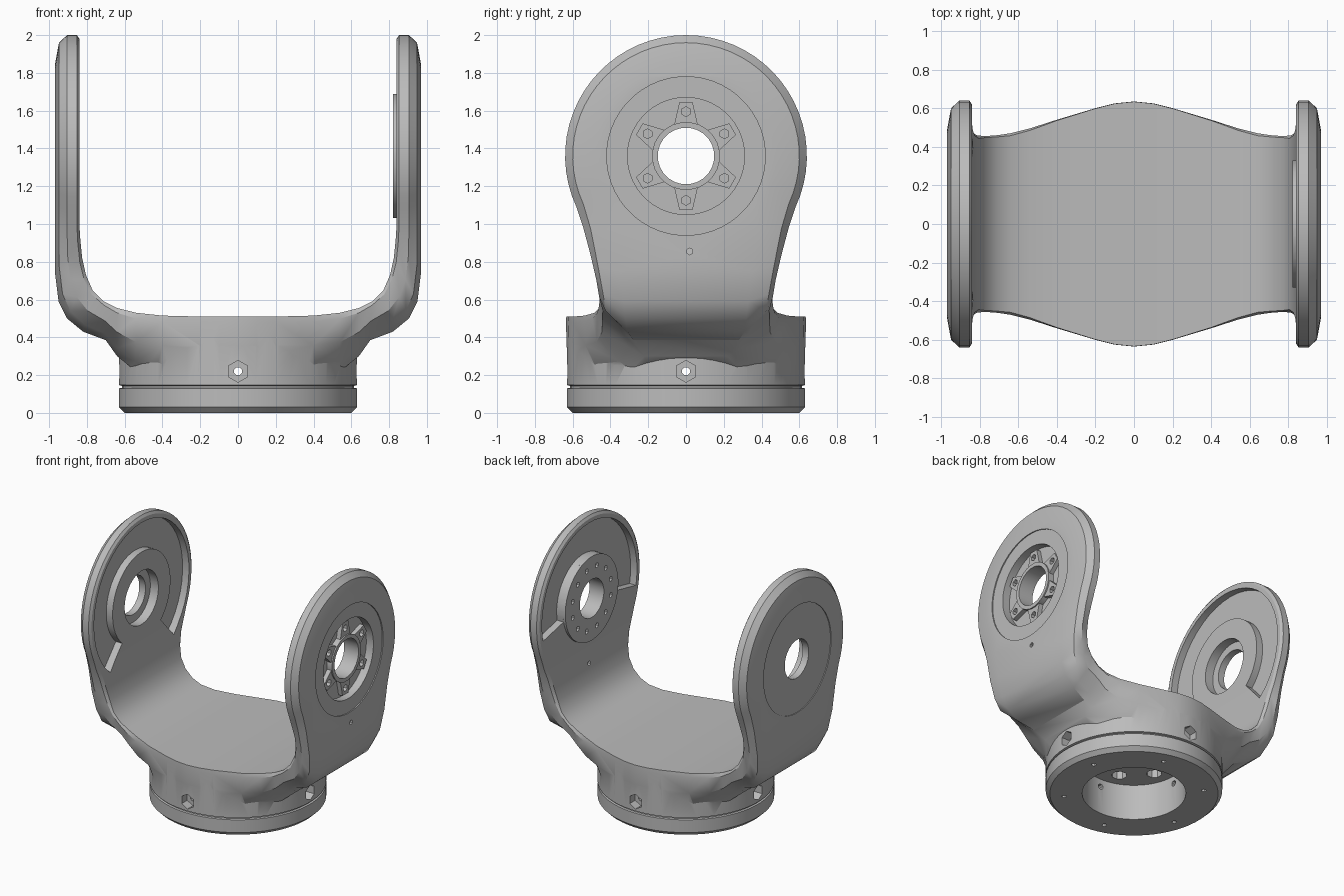
import bpy, bmesh
from math import sin, cos, pi, radians

cube = bpy.data.objects.get("Cube")
if cube:
    bpy.data.objects.remove(cube, do_unlink=True)

grey = bpy.data.materials.new("satin_grey")
grey.use_nodes = True
grey.diffuse_color = (0.5, 0.5, 0.5, 1)
for node in grey.node_tree.nodes:
    if node.type == "BSDF_PRINCIPLED":
        node.inputs["Base Color"].default_value = (0.5, 0.5, 0.5, 1)
        node.inputs["Roughness"].default_value = 0.6

AXIS_Z = 1.36      # height of the pivot axis
R_ARM = 0.64       # radius of the rounded arm ends


def loft(name, rings, caps=True):
    """Skin a list of equal-length closed rings into a solid."""
    bm = bmesh.new()
    rows = [[bm.verts.new(p) for p in ring] for ring in rings]
    n = len(rows[0])
    for a, b in zip(rows, rows[1:]):
        for i in range(n):
            j = (i + 1) % n
            bm.faces.new((a[i], a[j], b[j], b[i]))
    if caps:
        bm.faces.new(rows[0])
        bm.faces.new(rows[-1])
    bmesh.ops.remove_doubles(bm, verts=bm.verts, dist=1e-5)
    bmesh.ops.recalc_face_normals(bm, faces=bm.faces)
    mesh = bpy.data.meshes.new(name)
    bm.to_mesh(mesh)
    bm.free()
    mesh.materials.append(grey)
    obj = bpy.data.objects.new(name, mesh)
    bpy.context.collection.objects.link(obj)
    return obj


def prism(pts, a, b, axis="x"):
    """Extrude a flat outline from a to b along an axis."""
    place = {"x": lambda u, v, d: (d, u, v),
             "y": lambda u, v, d: (u, d, v),
             "z": lambda u, v, d: (u, v, d)}[axis]
    return loft("helper", [[place(u, v, d) for u, v in pts] for d in (a, b)])


def circle(r, n=48, u=0.0, v=AXIS_Z):
    return [(u + r * cos(2 * pi * (i + 0.5) / n),
             v + r * sin(2 * pi * (i + 0.5) / n)) for i in range(n)]


def crescent(r0, r1, start, end, n=36):
    ang = [radians(start + (end - start) * i / n) for i in range(n + 1)]
    outer = [(r1 * cos(t), AXIS_Z + r1 * sin(t)) for t in ang]
    inner = [(r0 * cos(t), AXIS_Z + r0 * sin(t)) for t in reversed(ang)]
    return outer + inner


def combine(target, tool, operation):
    """Apply a boolean and discard the tool."""
    mod = target.modifiers.new("bool", "BOOLEAN")
    mod.operation = operation
    mod.solver = "EXACT"
    mod.object = tool
    bpy.context.view_layer.objects.active = target
    bpy.ops.object.modifier_apply(modifier=mod.name)
    bpy.data.objects.remove(tool, do_unlink=True)


def cut(tool):
    combine(yoke, tool, "DIFFERENCE")


def add(tool):
    combine(yoke, tool, "UNION")


# Yoke: half sections from the bridge centre up to the arm
# (inner x, inner z, outer x, outer z, half width, half width at outer skin)
SECTIONS = [
    (0.00, 0.51, 0.00, 0.20, 0.635, 0.61),
    (0.10, 0.51, 0.10, 0.20, 0.625, 0.60),
    (0.20, 0.51, 0.20, 0.20, 0.60, 0.57),
    (0.40, 0.515, 0.40, 0.20, 0.54, 0.46),
    (0.54, 0.53, 0.54, 0.22, 0.495, 0.29),
    (0.64, 0.555, 0.64, 0.30, 0.47, 0.22),
    (0.71, 0.59, 0.70, 0.385, 0.46, 0.28),
    (0.77, 0.65, 0.82, 0.43, 0.455, 0.31),
    (0.805, 0.73, 0.905, 0.50, 0.46, 0.32),
    (0.825, 0.82, 0.95, 0.59, 0.475, 0.33),
    (0.835, 0.92, 0.97, 0.75, 0.505, 0.35),
    (0.84, 1.00, 0.97, 0.97, 0.545, 0.385),
]
DEPTH = (0, 0.1, 0.5, 0.83, 1)         # skin layers from inside to outside
ARM_EDGE = (0.88, 1, 1, 0.75, 0)
BRIDGE_EDGE = (0.95, 1, 0.9, 0.3, 0)


def ring(side):
    return side + [(x, -y, z) for x, y, z in reversed(side)]


half = []
for ix, iz, ox, oz, w, wo in SECTIONS:
    edge = BRIDGE_EDGE if iz < 0.7 else ARM_EDGE
    half.append(ring([(ix + (ox - ix) * t, wo + (w - wo) * f, iz + (oz - iz) * t)
                      for t, f in zip(DEPTH, edge)]))
STEPS = 20
for i in range(STEPS + 1):
    th = radians(-25 + 115 * i / STEPS)
    c = 0.0 if i == STEPS else cos(th)
    side = []
    for t, f in zip(DEPTH, ARM_EDGE):
        r = R_ARM - 0.16 * (1 - f)
        side.append((0.84 + 0.13 * t, r * c, AXIS_Z + r * sin(th)))
    half.append(ring(side))
mirrored = [[(-x, y, z) for x, y, z in r] for r in reversed(half[1:])]
yoke = loft("yoke", mirrored + half, caps=False)

# Round base with a chamfered foot and a seam groove
profile = [(0.60, 0), (0.63, 0.03), (0.63, 0.13), (0.615, 0.133),
           (0.615, 0.143), (0.63, 0.147), (0.63, 0.40)]
add(loft("helper", [[(x, y, z) for x, y in circle(r, 64, v=0)] for r, z in profile]))

# Bore in the foot, with blind holes in its ceiling and underside
cut(prism(circle(0.37, v=0), -0.1, 0.28, "z"))
for i in range(6):
    a = radians(60 * i + 15)
    cut(prism(circle(0.055, 8, 0.25 * cos(a), 0.25 * sin(a)), 0.2, 0.36, "z"))
    cut(prism(circle(0.018, 6, 0.5 * cos(a), 0.5 * sin(a)), -0.1, 0.05, "z"))

# Radial screw holes around the base
for axis in "xy":
    for s in (-1, 1):
        cut(prism(circle(0.058, 6, v=0.22), 0.56 * s, 0.7 * s, axis))
        cut(prism(circle(0.022, 8, v=0.22), 0.3 * s, 0.6 * s, axis))

# Left arm: outer cup, inner crescent pocket and raised boss
cut(prism(circle(0.42), 0.962, 1.1))
cut(prism(circle(0.31), 0.90, 1.1))
cut(prism(crescent(0.33, 0.59, -12, 192), 0.7, 0.895))
add(prism(circle(0.33), 0.82, 0.86))

# Left arm: hub with six tapered spokes
add(prism(circle(0.18, 24), 0.875, 0.945))
for i in range(6):
    a = radians(90 + 60 * i)
    spoke = [(0.155, -0.065), (0.285, -0.035), (0.285, 0.035), (0.155, 0.065)]
    add(prism([(u * cos(a) - v * sin(a), AXIS_Z + u * sin(a) + v * cos(a))
               for u, v in spoke], 0.87, 0.935))
    cut(prism(circle(0.026, 6, 0.235 * cos(a), AXIS_Z + 0.235 * sin(a)), 0.885, 1.1))

# Left arm: ring of small holes in the boss, and a pin hole
for i in range(12):
    a = radians(30 * i + 15)
    cut(prism(circle(0.02, 6, 0.245 * cos(a), AXIS_Z + 0.245 * sin(a)), 0.7, 0.845))
cut(prism(circle(0.018, 6, 0.02, 0.855), 0.7, 1.1))

# Right arm: outer disc step, inner crescent pocket and bearing seat
cut(prism(circle(0.42), -1.1, -0.964))
cut(prism(crescent(0.36, 0.59, -48, 228), -0.895, -0.7))
cut(prism(circle(0.21), -0.91, -0.7))

# Pivot bores through both arms
for s in (-1, 1):
    cut(prism(circle(0.15, 24), 0.7 * s, 1.1 * s))

# Smooth shading with crisp edges
for obj in bpy.context.selected_objects:
    obj.select_set(False)
yoke.select_set(True)
bpy.context.view_layer.objects.active = yoke
bpy.ops.object.shade_smooth_by_angle(angle=radians(32))
